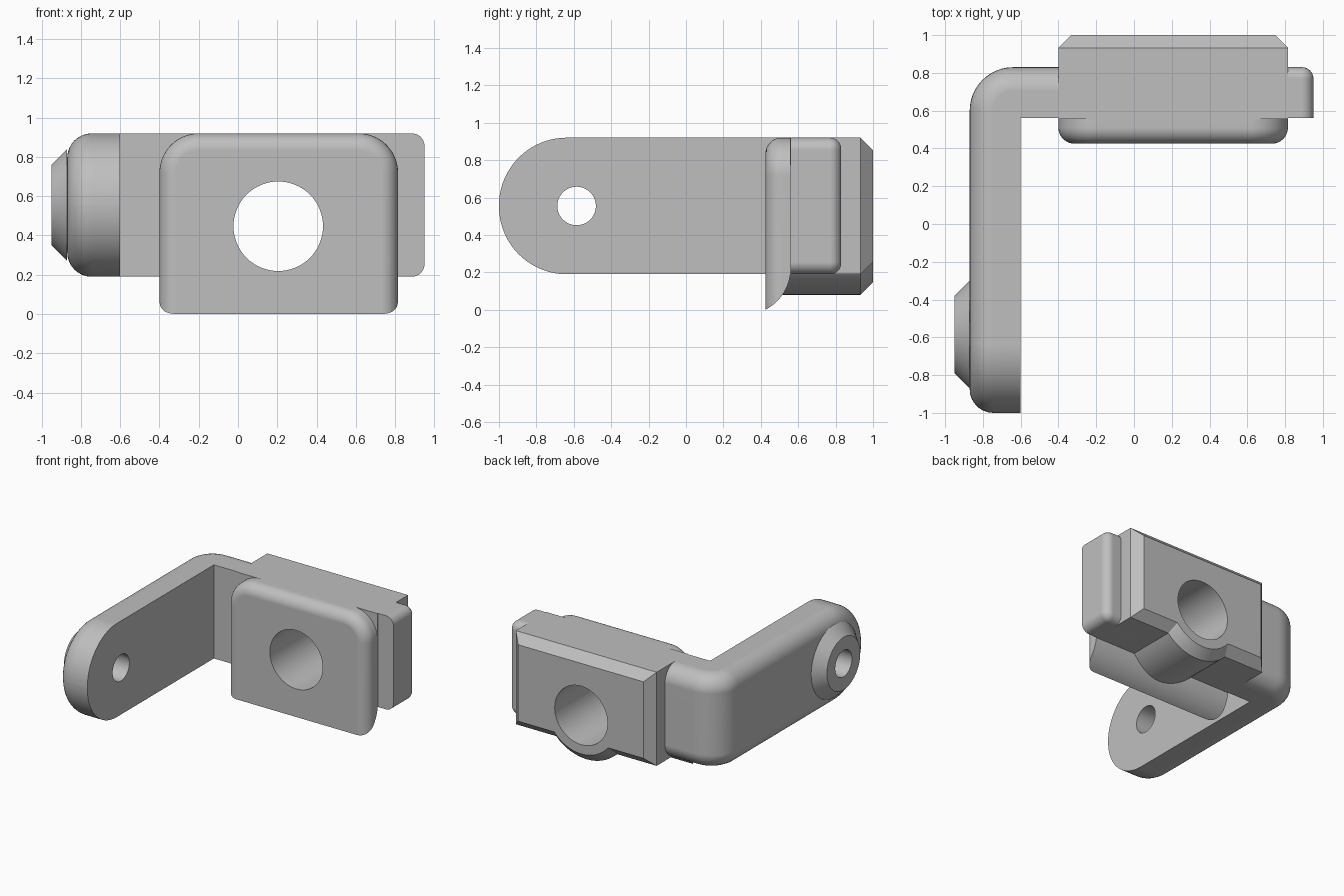
import bpy, bmesh, math
from mathutils import Matrix, Vector

old = bpy.data.objects.get("Cube")
if old:
    bpy.data.objects.remove(old, do_unlink=True)

grey = bpy.data.materials.new("plain grey")
grey.use_nodes = True
COLOUR = (0.52, 0.52, 0.52, 1)
grey.diffuse_color = COLOUR
grey.node_tree.nodes["Principled BSDF"].inputs["Base Color"].default_value = COLOUR

HOLE_X, HOLE_Z = 0.205, 0.447      # large bore along y
PIN_Y, PIN_Z = -0.585, 0.555       # small bore along x
LOW, TOP = 0.19, 0.92              # bracket height range


def near(a, b):
    return abs(a - b) < 0.002


def finish(bm, name):
    bmesh.ops.recalc_face_normals(bm, faces=bm.faces)
    mesh = bpy.data.meshes.new(name)
    bm.to_mesh(mesh)
    bm.free()
    obj = bpy.data.objects.new(name, mesh)
    bpy.context.collection.objects.link(obj)
    mesh.materials.append(grey)
    return obj


def prism(points, axis, lo, hi):
    """Extrude a 2D outline along x (outline in y, z) or z (outline in x, y)."""
    bm = bmesh.new()
    place = (lambda p, t: (t, *p)) if axis == "x" else (lambda p, t: (*p, t))
    face = bm.faces.new([bm.verts.new(place(p, lo)) for p in points])
    new = bmesh.ops.extrude_face_region(bm, geom=[face])["geom"]
    shift = Vector(place((0, 0), hi - lo))
    bmesh.ops.translate(bm, vec=shift, verts=[v for v in new if isinstance(v, bmesh.types.BMVert)])
    bmesh.ops.recalc_face_normals(bm, faces=bm.faces)
    return bm


def box(x0, x1, y0, y1, z0, z1):
    return prism([(x0, y0), (x1, y0), (x1, y1), (x0, y1)], "z", z0, z1)


def bevel(bm, rule, size, segments):
    edges = [e for e in bm.edges if rule(e.verts[0].co, e.verts[1].co, e)]
    bmesh.ops.bevel(bm, geom=edges, offset=size, offset_type="OFFSET",
                    segments=segments, profile=0.5, affect="EDGES", clamp_overlap=False)


def round_bar(name, axis, centre, r0, r1, lo, hi):
    """Cylinder or cone whose radius goes from r0 at lo to r1 at hi."""
    bm = bmesh.new()
    bmesh.ops.create_cone(bm, cap_ends=True, segments=64, radius1=r0, radius2=r1, depth=hi - lo)
    mid = (lo + hi) / 2
    if axis == "x":
        matrix = Matrix.Translation((mid, *centre)) @ Matrix.Rotation(math.pi / 2, 4, "Y")
    else:
        matrix = Matrix.Translation((centre[0], mid, centre[1])) @ Matrix.Rotation(-math.pi / 2, 4, "X")
    bmesh.ops.transform(bm, matrix=matrix, verts=bm.verts)
    return finish(bm, name)


def combine(obj, other, operation):
    bpy.context.view_layer.objects.active = obj
    mod = obj.modifiers.new("combine", "BOOLEAN")
    mod.operation, mod.solver, mod.object = operation, "EXACT", other
    bpy.ops.object.modifier_apply(modifier=mod.name)
    bpy.data.objects.remove(other, do_unlink=True)


def bore_large(obj):
    combine(obj, round_bar("bore", "y", (HOLE_X, HOLE_Z), 0.228, 0.228, 0.2, 1.2), "DIFFERENCE")


def bore_small(obj):
    combine(obj, round_bar("bore", "x", (PIN_Y, PIN_Z), 0.103, 0.103, -1.2, -0.4), "DIFFERENCE")


# L-shaped bracket: round front end, round outer corner, soft outer rim
END = -0.2
bm = prism([(-0.87, -1), (-0.6, -1), (-0.6, 0.56), (END, 0.56), (END, 0.83), (-0.87, 0.83)],
           "z", LOW, TOP)
bevel(bm, lambda a, b, e: near(a.y, -1) and near(b.y, -1) and near(a.z, b.z), 0.362, 20)
bevel(bm, lambda a, b, e: all(near(v.x, -0.87) and near(v.y, 0.83) for v in (a, b)), 0.23, 12)


def outer_rim(a, b, e):
    inner = any(v.x > -0.605 and v.y < 0.565 for v in (a, b))
    at_end = near(a.x, END) and near(b.x, END)
    return not inner and not at_end and e.calc_face_angle(0) > 0.9


bevel(bm, outer_rim, 0.125, 8)
bracket = finish(bm, "angle_bracket")
bore_small(bracket)

# Tapered boss on the outside of the arm
arm_boss = round_bar("arm_boss", "x", (PIN_Y, PIN_Z), 0.205, 0.285, -0.95, -0.87)
bore_small(arm_boss)

# Bracket end past the clamp block
bm = box(0.6, 0.95, 0.56, 0.83, LOW, TOP)
bevel(bm, lambda a, b, e: near(a.x, 0.95) and near(b.x, 0.95) and near(a.z, b.z), 0.065, 8)
bevel(bm, lambda a, b, e: near(a.y, 0.83) and near(b.y, 0.83)
      and not (near(a.x, 0.6) and near(b.x, 0.6)), 0.06, 8)
tab = finish(bm, "bracket_end")

# Clamp block with chamfered back and a round boss about the bore
bm = box(-0.4, 0.815, 0.555, 1, LOW, TOP)
bevel(bm, lambda a, b, e: near(a.y, 1) and near(b.y, 1), 0.067, 1)
block = finish(bm, "clamp_block")
combine(block, round_bar("boss", "y", (HOLE_X, HOLE_Z), 0.367, 0.367, 0.47, 0.933), "UNION")
combine(block, round_bar("boss_tip", "y", (HOLE_X, HOLE_Z), 0.367, 0.3, 0.933, 1), "UNION")
bore_large(block)

# Front plate: soft front rim, curved away underneath towards the back
bm = box(-0.4, 0.815, 0.425, 0.56, -0.4, TOP)
bevel(bm, lambda a, b, e: near(a.z, TOP) and near(b.z, TOP) and near(a.x, b.x), 0.2, 14)
bevel(bm, lambda a, b, e: near(a.y, 0.425) and near(b.y, 0.425)
      and not (near(a.z, -0.4) and near(b.z, -0.4)), 0.085, 8)
plate = finish(bm, "front_plate")
R = 0.25
first = math.acos(0.115 / R)
arc = [(0.31 + R * math.cos(t), R * math.sin(first) - R * math.sin(t))
       for t in (first * (1 - i / 14) for i in range(15))]
combine(plate, finish(prism([(0.3, 0)] + arc + [(0.56, 1.1), (0.3, 1.1)], "x", -0.6, 1.0), "trim"),
        "INTERSECT")
bore_large(plate)

# Smooth shading with crisp edges
for obj in (bracket, arm_boss, tab, block, plate):
    bpy.ops.object.select_all(action="DESELECT")
    obj.select_set(True)
    bpy.context.view_layer.objects.active = obj
    bpy.ops.object.shade_smooth_by_angle(angle=math.radians(30))
    weighted = obj.modifiers.new("even_normals", "WEIGHTED_NORMAL")
    weighted.keep_sharp = True
